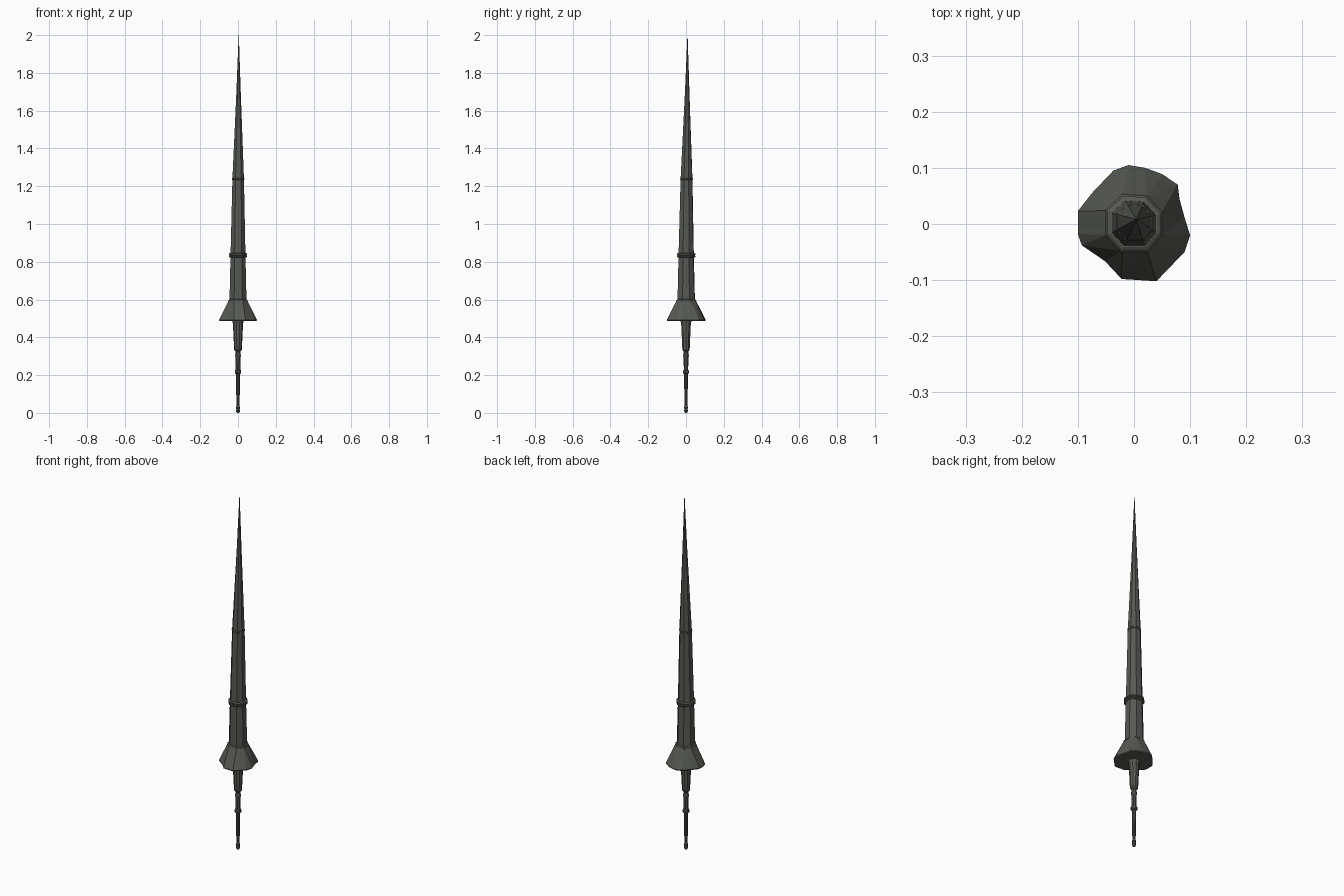
import bpy, bmesh, math

if "Cube" in bpy.data.objects:
    bpy.data.objects.remove(bpy.data.objects["Cube"])

steel = bpy.data.materials.new("dark_steel")
steel.diffuse_color = (0.095, 0.1, 0.088, 1)
steel.use_nodes = True
steel.node_tree.nodes["Principled BSDF"].inputs["Base Color"].default_value = steel.diffuse_color

# uneven eight-sided section of the shaft (unit size)
OCT = [(1, -.4), (1, .4), (.45, 1), (-.4, 1.05), (-1, .5), (-1, -.4), (-.45, -1), (.5, -1)]
# battered rim of the hand guard
RIM = [(.1, -.02), (.09, .012), (.081, .045), (.078, .07), (.05, .089), (.02, .1), (-.01, .105),
       (-.037, .095), (-.075, .055), (-.1, .023), (-.1, -.018), (-.093, -.038), (-.052, -.066),
       (-.022, -.098), (.04, -.102), (.09, -.05)]
ROUND = [(math.cos(i * math.pi / 5), math.sin(i * math.pi / 5)) for i in range(10)]


def finish(name, bm):
    bmesh.ops.recalc_face_normals(bm, faces=bm.faces)
    me = bpy.data.meshes.new(name)
    bm.to_mesh(me)
    bm.free()
    me.materials.append(steel)
    ob = bpy.data.objects.new(name, me)
    bpy.context.collection.objects.link(ob)


def ring(bm, pts, s, z, ox=0, oy=0):
    return [bm.verts.new((x * s + ox, y * s + oy, z)) for x, y in pts]


def loft(name, pts, profile):
    """Stack scaled copies of one section; profile rows are (z, size, [x, y])."""
    bm = bmesh.new()
    prev = None
    for z, s, *o in profile:
        cur = ring(bm, pts, s, z, *o)
        if prev:
            for i in range(len(pts)):
                j = (i + 1) % len(pts)
                bm.faces.new((prev[i], prev[j], cur[j], cur[i]))
        else:
            bm.faces.new(cur[::-1])
        prev = cur
    bm.faces.new(prev)
    finish(name, bm)


# long tapering shaft to the point
loft("lance_shaft", OCT, [(.595, .045), (.835, .0395), (1.24, .0305, .001, .002),
                          (1.70, .0115, .003, .006), (2.0, .0006, .004, .008)])
# raised bands
loft("lower_band", OCT, [(.822, .042), (.826, .0475), (.831, .0475), (.834, .044), (.837, .0475),
                         (.843, .0475), (.847, .041)])
loft("upper_band", OCT, [(1.233, .0305, .001, .002), (1.235, .0325, .001, .002),
                         (1.242, .0325, .001, .002), (1.245, .030, .001, .002)])
loft("guard_collar", OCT, [(.585, .048), (.59, .052), (.598, .050), (.603, .044)])

# flared guard, closed flat underneath
bm = bmesh.new()
sides = []
low, mid, top = ring(bm, RIM, .98, .487), ring(bm, RIM, 1, .492), ring(bm, OCT, .048, .598)
for i in range(len(RIM)):
    j = (i + 1) % len(RIM)
    bm.faces.new((low[i], low[j], mid[j], mid[i]))
bm.faces.new(low[::-1])
bm.faces.new(top)
# match each rim edge with the nearest shaft corner by walking round
for i in range(0, 16, 2):
    a, b, c = mid[i - 1], mid[i], mid[(i + 1) % 16]
    k = i // 2
    bm.faces.new((a, b, top[k]))
    bm.faces.new((b, c, top[k]))
    bm.faces.new((c, top[(k + 1) % 8], top[k]))
finish("hand_guard", bm)

# grip below the guard
loft("upper_grip", ROUND, [(.325, .013), (.333, .02), (.345, .021), (.36, .0215), (.475, .027),
                           (.482, .030), (.489, .030)])
loft("grip_neck", ROUND, [(.225, .012), (.295, .0135), (.30, .0155), (.308, .0155), (.313, .013),
                          (.33, .014)])
loft("grip_band", ROUND, [(.207, .012), (.211, .017), (.224, .017), (.228, .012)])
loft("lower_grip", ROUND, [(.012, .008), (.21, .011)])
loft("pommel", ROUND, [(0, .006), (.006, .0095), (.014, .0105), (.018, .009), (.026, .0105),
                       (.032, .0105), (.037, .0085)])
